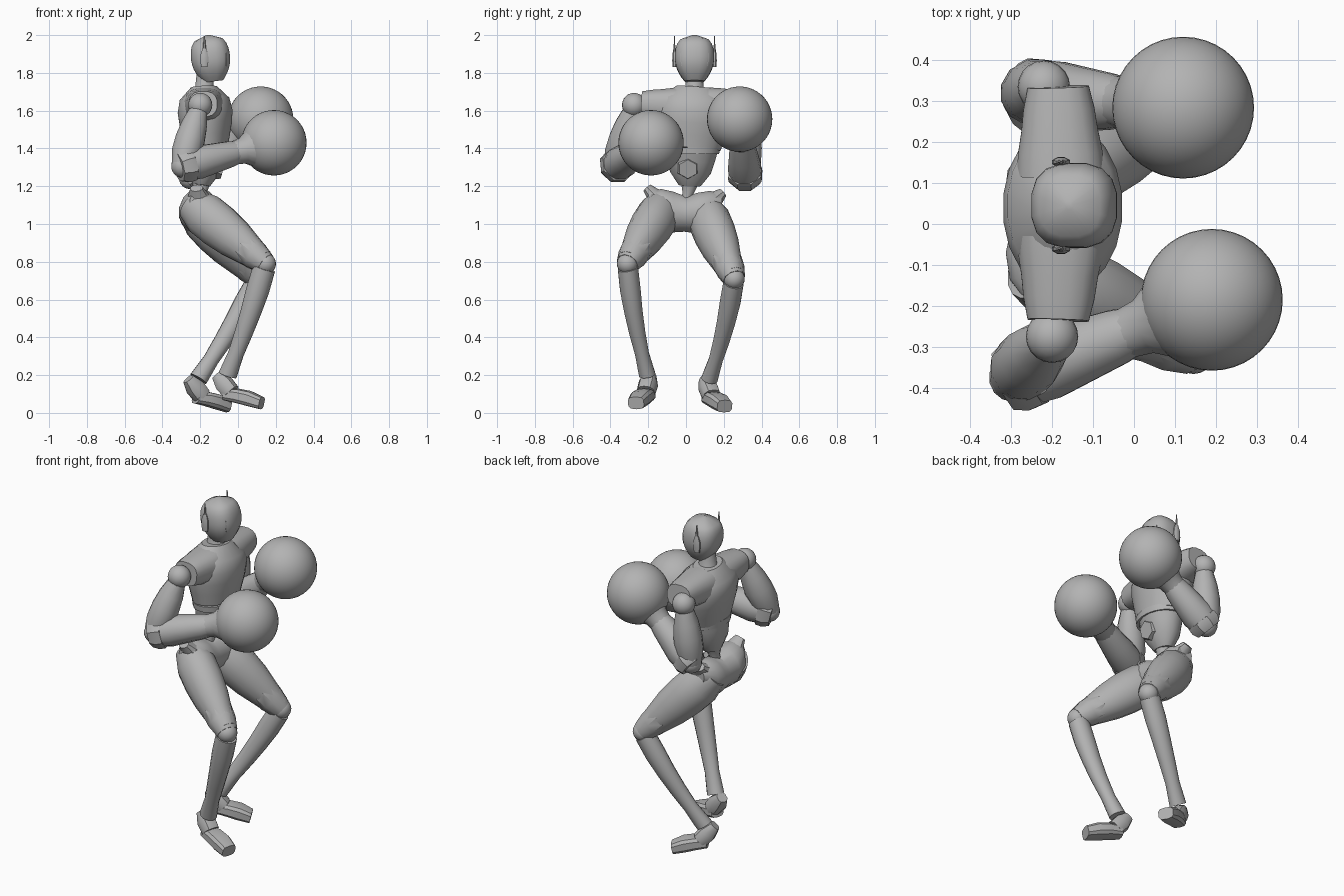
import bpy, bmesh, math
from mathutils import Vector

cube = bpy.data.objects.get("Cube")
if cube:
    bpy.data.objects.remove(cube, do_unlink=True)

shade = (0.45, 0.45, 0.45, 1)
grey = bpy.data.materials.new("plain_grey")
grey.use_nodes = True
grey.diffuse_color = shade
grey.node_tree.nodes["Principled BSDF"].inputs["Base Color"].default_value = shade

FORWARD = Vector((1, 0, 0))
UP = Vector((0, 0, 1))


def finish(name, bm, angle):
    bmesh.ops.recalc_face_normals(bm, faces=bm.faces)
    mesh = bpy.data.meshes.new(name)
    bm.to_mesh(mesh)
    bm.free()
    mesh.materials.append(grey)
    part = bpy.data.objects.new(name, mesh)
    bpy.context.collection.objects.link(part)
    bpy.ops.object.select_all(action="DESELECT")
    part.select_set(True)
    bpy.context.view_layer.objects.active = part
    bpy.ops.object.shade_smooth_by_angle(angle=math.radians(angle))


def limb(name, a, b, radii, flat=1.0, start=0.0, end=1.0, ref=FORWARD, bow=None, sides=16, power=2.0):
    """Capped tube along a line; evenly spaced radii, scaled by flat along ref, bent by bow."""
    bm = bmesh.new()
    a, b = Vector(a), Vector(b)
    axis = (b - a).normalized()
    across = ref.cross(axis).normalized()
    deep = axis.cross(across) * flat
    loops = []
    for i, radius in enumerate(radii):
        f = start + (end - start) * i / (len(radii) - 1)
        centre = a.lerp(b, f)
        if bow:
            centre += Vector(bow) * math.sin(math.pi * f)
        loop = []
        for k in range(sides):
            turn = math.tau * (k + 0.5) / sides
            c, s = math.cos(turn), math.sin(turn)
            c = math.copysign(abs(c) ** (2 / power), c)
            s = math.copysign(abs(s) ** (2 / power), s)
            loop.append(bm.verts.new(centre + (across * c + deep * s) * radius))
        loops.append(loop)
    for low, high in zip(loops, loops[1:]):
        for k in range(sides):
            j = (k + 1) % sides
            bm.faces.new((low[k], low[j], high[j], high[k]))
    bm.faces.new(loops[0])
    bm.faces.new(loops[-1])
    finish(name, bm, 35)


def ball(name, centre, radius, segments=20):
    bm = bmesh.new()
    bmesh.ops.create_uvsphere(bm, u_segments=segments, v_segments=segments // 2 + 2, radius=radius)
    bmesh.ops.translate(bm, verts=bm.verts, vec=centre)
    finish(name, bm, 60)


def head_radius(x):
    """Rounded crown above the middle, gentle taper to the jaw below it."""
    if x < 0:
        return 0.105 * (1 - x * x / 2)
    return 0.105 * max(0.1, (1 - x ** 2.6) ** 0.4)


# Head, visor, neck and ear pods
middle = 0.045
limb("head", (-.13, middle, 1.755), (-.16, middle, 2), [head_radius(i / 5 - 1) for i in range(11)], power=2.6)
limb("visor", (-.07, middle, 1.835), (-.072, middle, 1.925), [.068, .076, .076, .068], flat=.2, sides=12, power=6)
limb("neck", (-.18, middle, 1.66), (-.175, middle, 1.79), [.08, .05, .045])
for label, side in (("right", -1), ("left", 1)):
    ear = Vector((-.178, middle + side * .106, 1.83))
    limb(label + "_ear_pod", ear, ear + UP * .1, [.01, .013, .012, .006], flat=1.8, sides=8)
    limb(label + "_antenna", ear + UP * .08, ear + UP * .165, [.007, .002], flat=1.5, sides=6)

# Torso
limb("chest", (-.165, .025, 1.4), (-.18, .05, 1.725), [.16, .18, .2, .21, .19, .1], flat=.7, sides=20)
limb("chest_band", (-.165, .025, 1.37), (-.165, .025, 1.405), [.152, .157], flat=.74, sides=20)
limb("abdomen", (-.195, .02, 1.205), (-.165, .03, 1.41), [.06, .11, .13, .145], flat=.78)
limb("belly_plate", (-.115, .01, 1.3), (-.078, .01, 1.29), [.064, .052], ref=UP, sides=6)
limb("waist_post", (-.2, 0, 1.1), (-.195, .02, 1.22), [.035, .03, .05], sides=10)
for label, side in (("right", -1), ("left", 1)):
    limb(label + "_sleeve", (-.178, .05 + side * .07, 1.625), (-.185, .05 + side * .285, 1.635),
         [.11, .105, .095, .088, .076], flat=.9, ref=UP, power=2.5)

# Arms and round gloves: shoulder, elbow, glove centre
arms = {"right": ((-.2, -.275, 1.63), (-.295, -.375, 1.305), (.19, -.185, 1.43)),
        "left": ((-.22, .335, 1.6), (-.255, .315, 1.245), (.12, .284, 1.555))}
for label, (shoulder, elbow, glove) in arms.items():
    ball(label + "_shoulder_joint", shoulder, .064)
    limb(label + "_upper_arm", shoulder, elbow, [.05, .07, .08, .08, .06], start=.1, sides=12)
    ball(label + "_elbow_joint", elbow, .06, 14)
    limb(label + "_elbow_guard", elbow, glove, [.08, .096, .094], start=-.04, end=.1, ref=UP, sides=8)
    limb(label + "_forearm", elbow, glove, [.08, .09, .08, .07, .05], end=.7, ref=UP, sides=12)
    limb(label + "_cuff", elbow, glove, [.06, .07, .11], start=.54, end=.78, ref=UP)
    ball(label + "_glove", glove, .173, 40)

# Pelvis, with raised hip points
limb("pelvis", (-.205, -.2, 1.12), (-.205, .19, 1.105), [.05, .1, .11, .095, .11, .1, .05],
     bow=(0, 0, -.06), ref=UP)
for label, y, top in (("right", -.205, 1.19), ("left", .195, 1.165)):
    limb(label + "_hip_point", (-.2, y * .6, 1.1), (-.22, y, top), [.09, .06, .035], flat=.75, ref=UP, sides=10)

# Legs: hip, knee, ankle, toe tip
legs = {"right": ((-.215, -.125, 1.08), (.145, -.31, .79), (-.055, -.205, .2), (.125, -.265, .052)),
        "left": ((-.215, .105, 1.06), (.11, .255, .71), (-.21, .125, .18), (-.055, .205, .035))}
for label, (hip, knee, ankle, toe) in legs.items():
    outward = math.copysign(.014, knee[1])
    limb(label + "_thigh", hip, knee, [.08, .11, .11, .1, .08, .06], flat=1.1,
         start=-.1, end=.96, ref=UP, sides=14)
    limb(label + "_knee_guard", hip, knee, [.085, .08, .06], start=.7, ref=UP, sides=10)
    ball(label + "_knee_joint", knee, .056)
    limb(label + "_shin", knee, ankle, [.055, .056, .05, .044, .038, .045], flat=1.1,
         start=.04, bow=(.01, outward, 0), sides=14)
    # High heeled boot, sloping from ankle to toe
    ankle, toe = Vector(ankle), Vector(toe)
    ahead = (toe - ankle).to_2d().normalized().to_3d()
    sole = Vector((ankle.x, ankle.y, toe.z))
    limb(label + "_heel", ankle - ahead * .06, ankle + ahead * .02 - UP * .09, [.03, .05, .048],
         ref=UP, sides=10, power=2.6)
    limb(label + "_foot", sole - ahead * .015 + UP * .045, toe, [.042, .052, .055, .045], flat=.75,
         bow=(0, 0, .01), ref=UP, sides=10, power=3.2)
